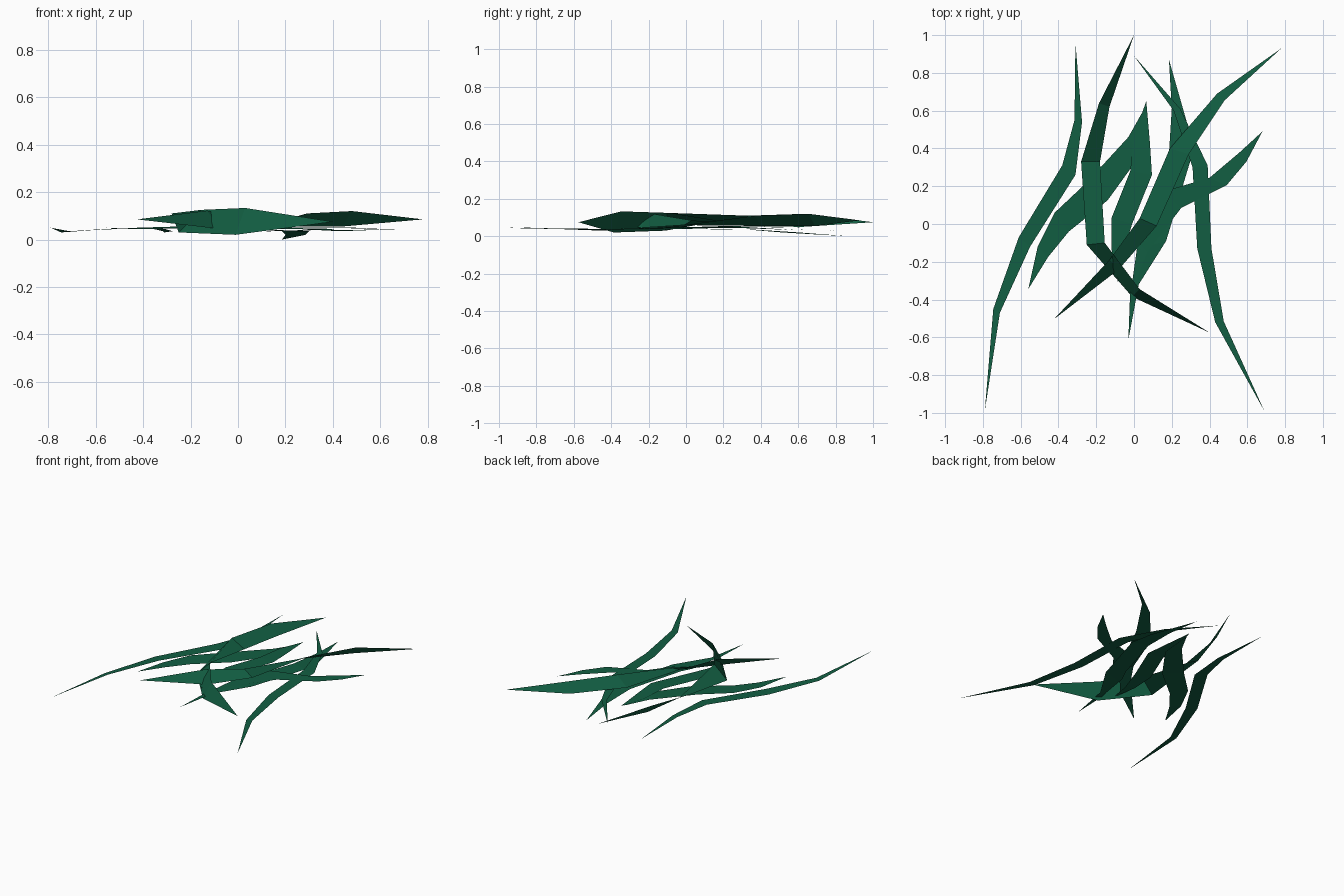
import bpy

green = bpy.data.materials.new("deep leaf green")
green.diffuse_color = (0.006, 0.112, 0.055, 1)


def blade(name, tip_a, stations, tip_b):
    """Thin folded grass blade: tip, cross-lines (lx, ly, lz, rx, ry, rz), tip."""
    verts = [tip_a]
    for s in stations:
        verts += [s[:3], s[3:]]
    verts.append(tip_b)
    n = len(stations)
    faces = [(0, 1, 2)]
    for i in range(n - 1):
        a = 1 + 2 * i
        faces.append((a, a + 2, a + 3, a + 1))
    last = 2 * n
    faces.append((last - 1, last + 1, last))
    me = bpy.data.meshes.new(name)
    me.from_pydata(verts, [], faces)
    me.materials.append(green)
    ob = bpy.data.objects.new(name, me)
    bpy.context.collection.objects.link(ob)
    return ob


# Long outer blades, lying nearly flat
blade("outer_left_blade", (-.31, .96, .03),
      [(-.315, .55, .035, -.275, .54, .035), (-.38, .31, .05, -.31, .26, .045),
       (-.61, -.07, .04, -.55, -.12, .045), (-.745, -.45, .03, -.71, -.47, .035)],
      (-.79, -.99, .05))
blade("outer_right_blade", (0, .89, .03),
      [(.21, .60, .035, .245, .61, .035), (.31, .30, .045, .39, .31, .045),
       (.335, -.13, .04, .41, -.13, .04), (.43, -.52, .035, .475, -.515, .04)],
      (.69, -.99, .045))

# Twisted blades crossing on top
blade("twisted_left_blade", (0, 1.0, .075),
      [(-.185, .64, .12, -.13, .62, .05), (-.28, .33, .11, -.18, .33, .055),
       (-.25, -.11, .03, -.155, -.10, .125), (-.01, -.385, .02, .03, -.345, .133)],
      (.40, -.575, .075))
blade("twisted_right_blade", (.78, .93, .085),
      [(.44, .69, .055, .48, .655, .12), (.19, .40, .055, .29, .37, .11),
       (.03, .03, .085, .12, -.01, .06), (-.13, -.19, .122, -.08, -.24, .045)],
      (-.425, -.505, .085))

# Broad short blades in the middle
blade("broad_left_blade", (.06, .62, .045),
      [(-.03, .46, .05, .03, .36, .05), (-.25, .22, .055, -.14, .125, .05),
       (-.42, .06, .05, -.345, -.04, .045), (-.51, -.12, .045, -.455, -.175, .045)],
      (-.56, -.345, .05))
blade("broad_centre_blade", (.065, .65, .05),
      [(.0, .47, .055, .085, .42, .055), (-.02, .28, .06, .095, .26, .06),
       (-.12, .03, .055, -.01, .0, .055), (-.12, -.13, .045, -.06, -.16, .045)],
      (-.085, -.31, .04))
blade("broad_right_blade", (.68, .49, .04),
      [(.56, .38, .045, .595, .33, .045), (.40, .245, .05, .49, .205, .05),
       (.15, .17, .05, .25, .085, .045), (.02, -.10, .045, .07, -.15, .045)],
      (-.02, -.38, .04))
blade("inner_right_blade", (.185, .87, 0),
      [(.20, .61, .02, .285, .52, .02), (.185, .37, .035, .30, .34, .035),
       (.03, -.13, .045, .17, -.09, .04), (-.02, -.35, .04, .025, -.32, .04)],
      (-.03, -.615, .04))
